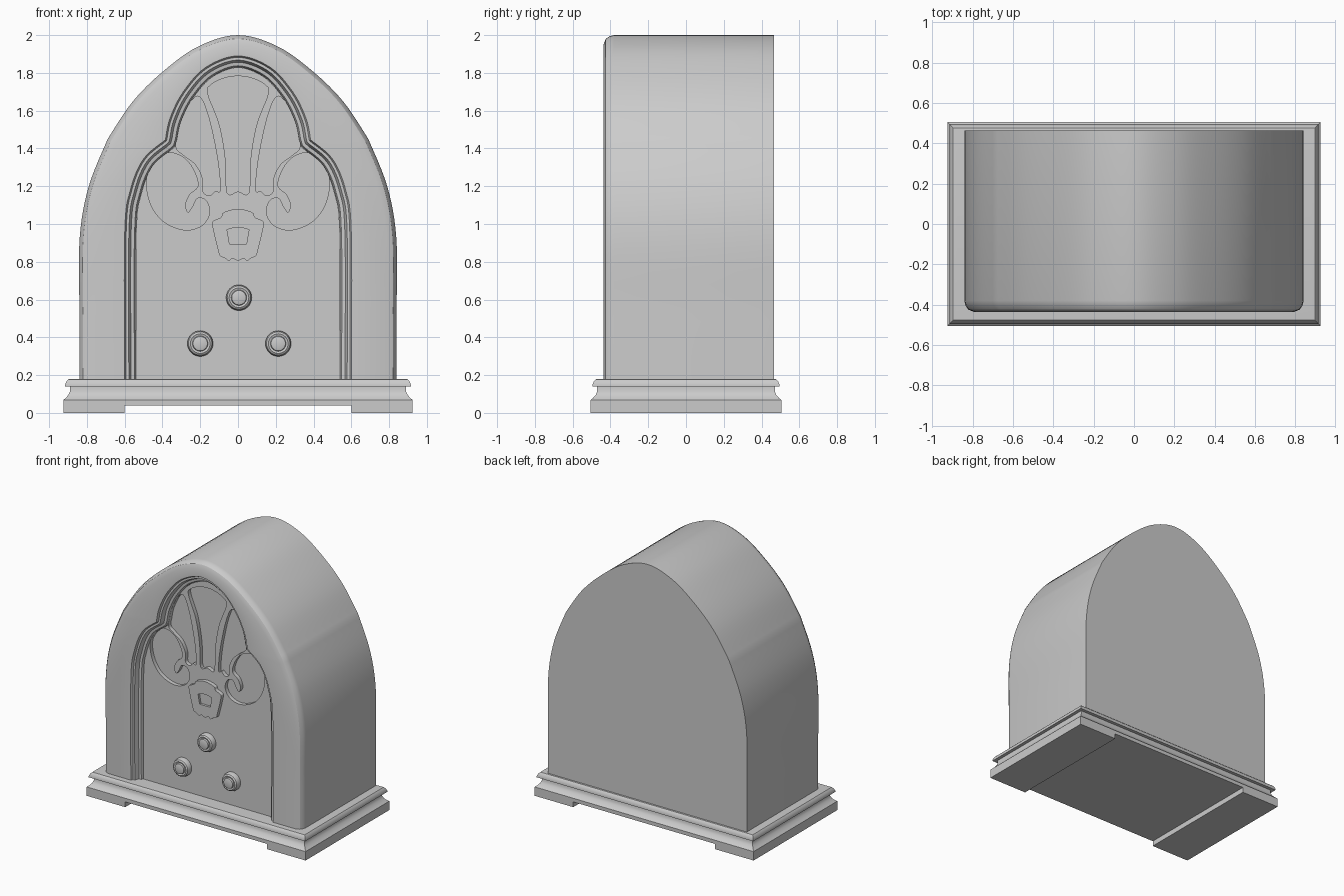
import bpy, bmesh, math
from mathutils import Vector

if "Cube" in bpy.data.objects:
    bpy.data.objects.remove(bpy.data.objects["Cube"])

grey = bpy.data.materials.new("plain grey")
grey.use_nodes = True
grey.diffuse_color = (0.6, 0.6, 0.6, 1)
grey.node_tree.nodes["Principled BSDF"].inputs["Base Color"].default_value = (0.6, 0.6, 0.6, 1)


def spline(pts, n=6, closed=False):
    """Catmull-Rom curve through 2D points."""
    p = [Vector(q) for q in pts]
    p = [p[-1]] + p + p[:2] if closed else [p[0]] + p + [p[-1]]
    out = []
    for a, b, c, d in zip(p, p[1:], p[2:], p[3:]):
        for i in range(n):
            t = i / n
            out.append(0.5 * (2 * b + (c - a) * t + (2 * a - 5 * b + 4 * c - d) * t * t
                              + (3 * b - a - 3 * c + d) * t ** 3))
    return out if closed else out + [p[-1]]


def mirror(pts):
    return [Vector((-q[0], q[1])) for q in reversed(pts)]


def arch(side, crown):
    """Symmetric arch with a corner allowed between side and crown."""
    a = spline(side)
    b = spline(crown + mirror(crown)[1:])
    return a + b[1:] + mirror(a)[1:]


def inset(pts, d):
    out = []
    for i, q in enumerate(pts):
        t = (pts[min(i + 1, len(pts) - 1)] - pts[max(i - 1, 0)]).normalized()
        out.append(q + Vector((t.y, -t.x)) * d)
    return out


def finish(obj, angle=32):
    obj.data.materials.append(grey)
    bpy.ops.object.select_all(action='DESELECT')
    obj.select_set(True)
    bpy.context.view_layer.objects.active = obj
    bpy.ops.object.shade_smooth_by_angle(angle=math.radians(angle))
    return obj


def loft(name, rings, closed=False, caps=True):
    """Skin a list of 3D rings, capping both ends."""
    bm = bmesh.new()
    vs = [[bm.verts.new(q) for q in r] for r in rings]
    n = len(vs[0])
    for r, s in zip(vs, vs[1:]):
        for i in range(n if closed else n - 1):
            j = (i + 1) % n
            bm.faces.new((r[i], r[j], s[j], s[i]))
    if caps:
        bm.faces.new(vs[0][::-1])
        bm.faces.new(vs[-1])
    bmesh.ops.recalc_face_normals(bm, faces=bm.faces)
    me = bpy.data.meshes.new(name)
    bm.to_mesh(me)
    bm.free()
    obj = bpy.data.objects.new(name, me)
    bpy.context.collection.objects.link(obj)
    return finish(obj)


def plate(name, loops, y_front, thick):
    """Flat plate facing the front; loops after the first are holes."""
    cu = bpy.data.curves.new(name, 'CURVE')
    cu.dimensions, cu.fill_mode, cu.extrude = '2D', 'BOTH', thick / 2
    for loop in loops:
        sp = cu.splines.new('POLY')
        sp.points.add(len(loop) - 1)
        for pt, q in zip(sp.points, loop):
            pt.co = (q[0], q[1], 0, 1)
        sp.use_cyclic_u = True
    obj = bpy.data.objects.new(name, cu)
    bpy.context.collection.objects.link(obj)
    obj.location.y = y_front + thick / 2
    obj.rotation_euler.x = math.pi / 2
    bpy.ops.object.select_all(action='DESELECT')
    obj.select_set(True)
    bpy.context.view_layer.objects.active = obj
    bpy.ops.object.convert(target='MESH')
    return finish(bpy.context.object)


# Cabinet: arched shell, rounded front edge, stepped trefoil opening
shell = arch([(-.84, .17), (-.84, .55), (-.838, .93), (-.79, 1.2), (-.69, 1.45)],
             [(-.69, 1.45), (-.56, 1.645), (-.40, 1.805), (-.21, 1.94), (0, 2)])
opening = arch([(-.6, .17), (-.6, .95), (-.57, 1.18), (-.5, 1.345), (-.385, 1.445)],
               [(-.385, 1.445), (-.36, 1.56), (-.29, 1.7), (-.17, 1.83), (0, 1.89)])
steps = [(shell, 0, .465), (shell, 0, -.38), (shell, .006, -.405), (shell, .02, -.425),
         (shell, .05, -.437), (opening, 0, -.437), (opening, .008, -.42),
         (opening, .022, -.42), (opening, .034, -.388), (opening, .052, -.385),
         (opening, .06, -.37), (opening, .06, -.34)]
loft("cabinet", [[(q.x, y, q.y) for q in inset(o, d)] for o, d, y in steps])

# Front panel with grille cut-outs
fan = [(-.057, 1.165), (-.066, 1.34), (-.098, 1.524), (-.16, 1.69), (-.145, 1.735), (-.08, 1.77)]
centre_hole = spline(fan + [(0, 1.783)] + mirror(fan) + [(0, 1.172)], closed=True)
leaf_hole = spline([(-.205, 1.675), (-.26, 1.635), (-.31, 1.53), (-.328, 1.41), (-.295, 1.37),
                    (-.225, 1.315), (-.187, 1.24), (-.185, 1.17), (-.15, 1.15), (-.12, 1.175),
                    (-.095, 1.175), (-.1, 1.28), (-.122, 1.42), (-.16, 1.58)], closed=True)
scroll_hole = spline([(-.36, 1.377), (-.445, 1.34), (-.484, 1.225), (-.46, 1.1), (-.39, 1.01),
                      (-.28, .968), (-.19, .993), (-.15, 1.06), (-.17, 1.125), (-.215, 1.135),
                      (-.24, 1.09), (-.265, 1.06), (-.28, 1.1), (-.258, 1.155), (-.213, 1.2),
                      (-.23, 1.275), (-.28, 1.345)], closed=True)
holes = [centre_hole] + [h for s in (leaf_hole, scroll_hole) for h in (s, mirror(s))]
plate("front_panel", [inset(opening, .061)] + holes, -.37, .03)

# Dial plate with scalloped foot and a small window
foot = [(0, .805), (-.028, .818), (-.05, .805), (-.07, .82), (-.095, .83)]
flank = [(-.105, .86), (-.135, .985), (-.132, 1.015), (-.09, 1.035), (-.075, 1.062), (0, 1.08)]
half = foot + flank
dial = spline(half + mirror(half)[1:-1], 4, closed=True)
pane = [(-.045, .895), (-.058, .97), (-.03, .978)]
window = [Vector(q) for q in pane] + [Vector((0, .982))] + mirror(pane)
plate("dial_plate", [dial, window], -.4, .035)
plate("dial_window", [window], -.382, .015)

# Control knobs
knob = [(.068, -.365), (.068, -.392), (.062, -.41), (.052, -.417), (.044, -.413),
        (.041, -.413), (.038, -.424), (.025, -.428)]
ANGLES = [math.tau * i / 32 for i in range(32)]
for name, x, z in (("upper_knob", .005, .61), ("right_knob", -.2, .367), ("left_knob", .213, .367)):
    loft(name, [[(x + r * math.cos(a), y, z + r * math.sin(a)) for a in ANGLES]
                for r, y in knob], closed=True)

# Moulded plinth and its two end feet
moulding = [(0, .04), (0, .068), (.012, .078), (.027, .095), (.035, .113), (.035, .14),
            (.01, .14), (.01, .15), (.018, .168), (.028, .178), (.045, .18)]
CORNERS = ((-1, -1), (1, -1), (1, 1), (-1, 1))
loft("plinth", [[(sx * (.925 - d), sy * (.505 - d), z) for sx, sy in CORNERS]
                for d, z in moulding], closed=True)
for name, side in (("left_foot", 1), ("right_foot", -1)):
    loft(name, [[(side * (.7625 + sx * .1625), sy * .505, z) for sx, sy in CORNERS]
                for z in (0, .04)], closed=True)
